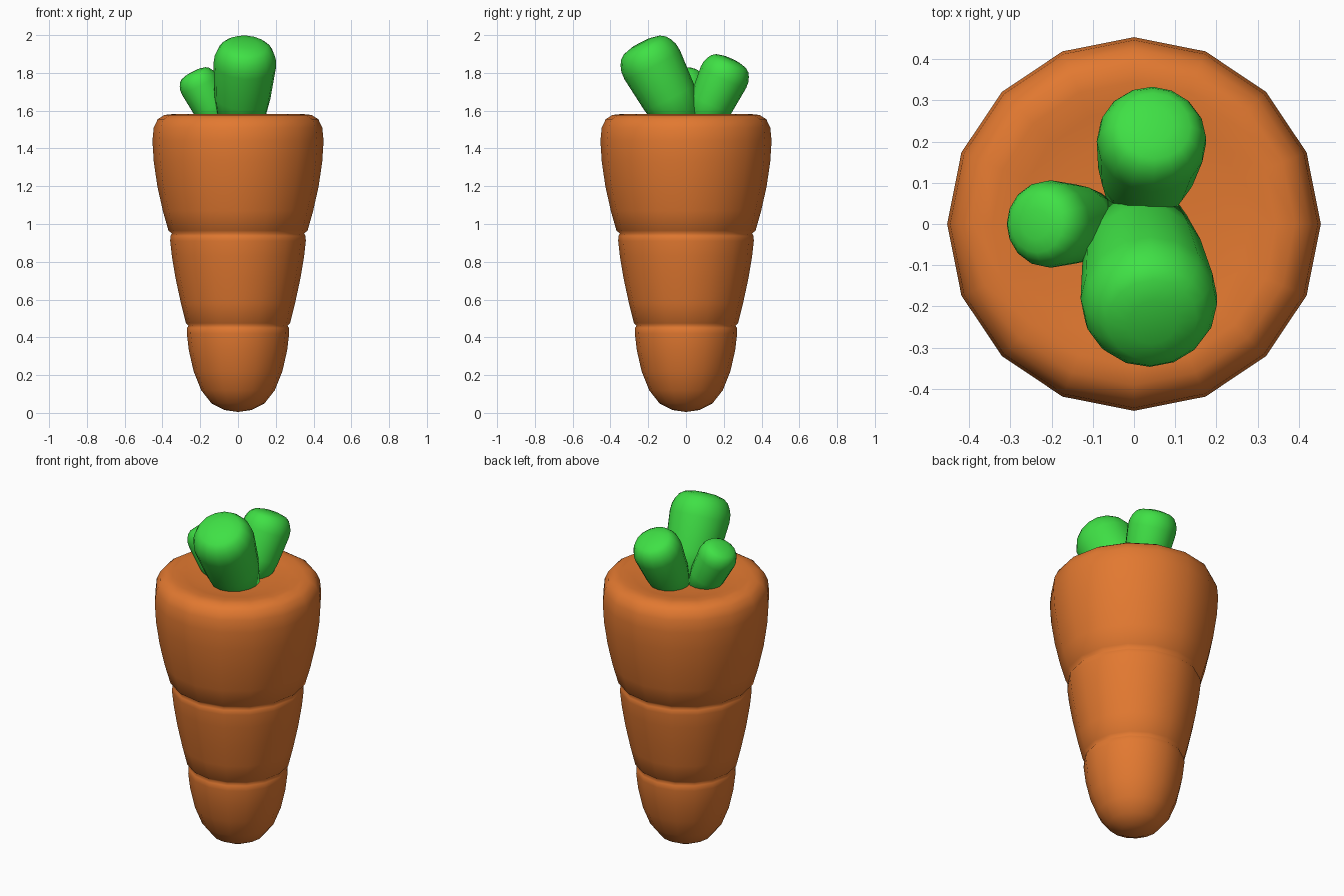
import bpy, bmesh, math
from mathutils import Vector

if "Cube" in bpy.data.objects:
    bpy.data.objects.remove(bpy.data.objects["Cube"])


def material(name, rgb):
    m = bpy.data.materials.new(name)
    m.diffuse_color = (*rgb, 1)
    m.use_nodes = True
    m.node_tree.nodes["Principled BSDF"].inputs["Base Color"].default_value = m.diffuse_color
    return m


ORANGE = material("carrot orange", (0.76, 0.19, 0.03))
GREEN = material("leaf green", (0.05, 0.75, 0.06))


def lathe(name, profile, mat, sides=16):
    """Smooth closed solid turned around z from (radius, height) points."""
    bm = bmesh.new()
    rings = []
    for r, z in profile:
        if r == 0:
            rings.append([bm.verts.new((0, 0, z))] * sides)
        else:
            rings.append([bm.verts.new((r * math.cos(math.tau * i / sides),
                                        r * math.sin(math.tau * i / sides), z))
                          for i in range(sides)])
    for a, b in zip(rings, rings[1:]):
        for i in range(sides):
            j = (i + 1) % sides
            bm.faces.new(dict.fromkeys((a[i], a[j], b[j], b[i])))
    bmesh.ops.recalc_face_normals(bm, faces=bm.faces)
    for f in bm.faces:
        f.smooth = True
    mesh = bpy.data.meshes.new(name)
    bm.to_mesh(mesh)
    bm.free()
    mesh.materials.append(mat)
    ob = bpy.data.objects.new(name, mesh)
    bpy.context.collection.objects.link(ob)
    return ob


# Root: three stacked bulges with shallow creases and a slightly dished top
lathe("carrot_root", [
    (0, 0.005), (0.07, 0.015), (0.14, 0.05), (0.195, 0.12), (0.235, 0.22),
    (0.26, 0.33), (0.271, 0.42), (0.27, 0.45), (0.262, 0.462),
    (0.276, 0.475), (0.302, 0.58), (0.33, 0.71), (0.35, 0.83), (0.359, 0.91),
    (0.358, 0.937), (0.35, 0.949),
    (0.368, 0.965), (0.398, 1.07), (0.427, 1.2), (0.446, 1.33), (0.453, 1.44),
    (0.446, 1.51), (0.425, 1.555), (0.39, 1.577), (0.345, 1.582),
    (0.28, 1.572), (0.2, 1.563), (0, 1.56)], ORANGE)


def leaf(name, base, tip, r0, r1):
    """Flared stub with a rounded end, leaning from base to tip."""
    base, axis = Vector(base), Vector(tip) - Vector(base)
    n = axis.length
    cap = [(1, 0.8), (0.98, 0.55), (0.91, 0.36), (0.81, 0.2),
           (0.66, 0.09), (0.35, 0.015)]
    profile = [(0, 0), (r0, 0), ((r0 + r1) / 2 + 0.008, (n - 0.8 * r1) / 2)]
    profile += [(r1 * r, n - r1 * d) for r, d in cap] + [(0, n)]
    ob = lathe(name, profile, GREEN)
    ob.location = base
    ob.rotation_mode = 'QUATERNION'
    ob.rotation_quaternion = Vector((0, 0, 1)).rotation_difference(axis)


# Leaf stubs fanning out of the crown
leaf("front_leaf", (0.01, 0.0, 1.5), (0.045, -0.24, 1.96), 0.115, 0.166)
leaf("back_leaf", (0.02, 0.07, 1.5), (0.05, 0.243, 1.873), 0.088, 0.133)
leaf("left_leaf", (-0.083, 0.0, 1.5), (-0.24, 0.0, 1.807), 0.07, 0.106)
